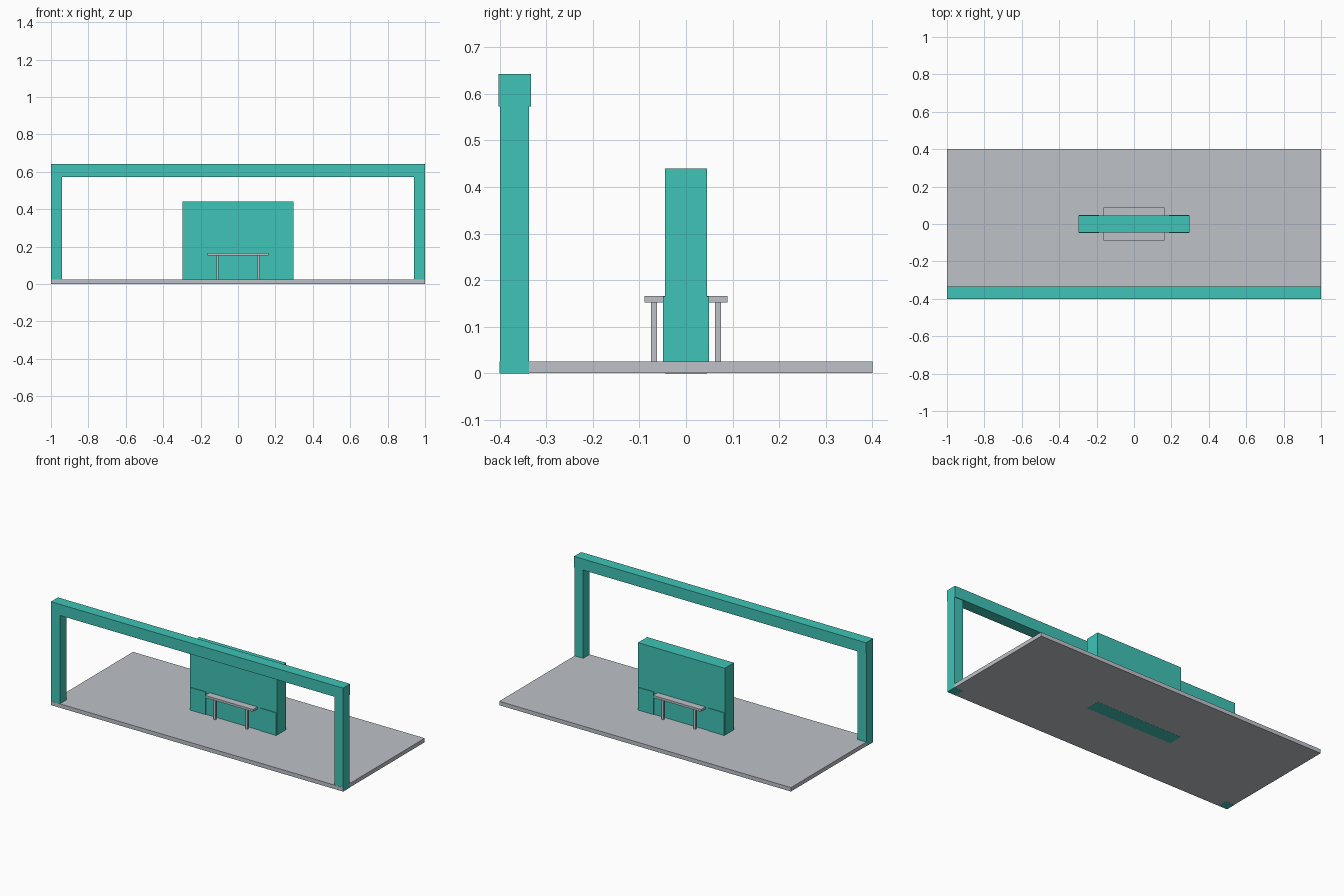
import bpy

if "Cube" in bpy.data.objects:
    bpy.data.objects.remove(bpy.data.objects["Cube"])


def material(name, rgb):
    m = bpy.data.materials.new(name)
    m.diffuse_color = (*rgb, 1.0)
    m.use_nodes = True
    m.node_tree.nodes["Principled BSDF"].inputs["Base Color"].default_value = m.diffuse_color
    return m


teal = material("teal paint", (0.05, 0.55, 0.47))
grey = material("light grey", (0.51, 0.54, 0.58))


def box(name, lo, hi, mat):
    """Axis-aligned box between two corners."""
    bpy.ops.mesh.primitive_cube_add(size=1)
    ob = bpy.context.object
    ob.name = name
    for v in ob.data.vertices:
        v.co = [lo[i] + (v.co[i] + 0.5) * (hi[i] - lo[i]) for i in range(3)]
    ob.data.materials.append(mat)
    return ob


def box_x(name, x0, x1, side, y, z, mat):
    """Box mirrored to the given side of the x = 0 plane."""
    a, b = sorted((side * x0, side * x1))
    return box(name, (a, y[0], z[0]), (b, y[1], z[1]), mat)


# Floor slab
box("floor_slab", (-0.999, -0.4, 0.0005), (0.999, 0.4, 0.025), grey)

# Entrance frame: top beam on two posts
box("frame_beam", (-1, -0.402, 0.573), (1, -0.333, 0.642), teal)
for side in (-1, 1):
    box_x("frame_post", 0.94, 1.0, side, (-0.399, -0.337), (0, 0.573), teal)

# Central wall with thicker lower panels at its ends
box("wall", (-0.297, -0.045, 0), (0.297, 0.045, 0.44), teal)
for side in (-1, 1):
    box_x("wall_panel", 0.188, 0.295, side, (-0.049, 0.049), (0.001, 0.165), teal)

# A bench on each face of the wall
for face in (-1, 1):
    y = sorted((face * 0.04, face * 0.089))
    box("bench_seat", (-0.164, y[0], 0.152), (0.164, y[1], 0.166), grey)
    y = sorted((face * 0.062, face * 0.075))
    for side in (-1, 1):
        box_x("bench_leg", 0.103, 0.116, side, y, (0.02, 0.153), grey)
